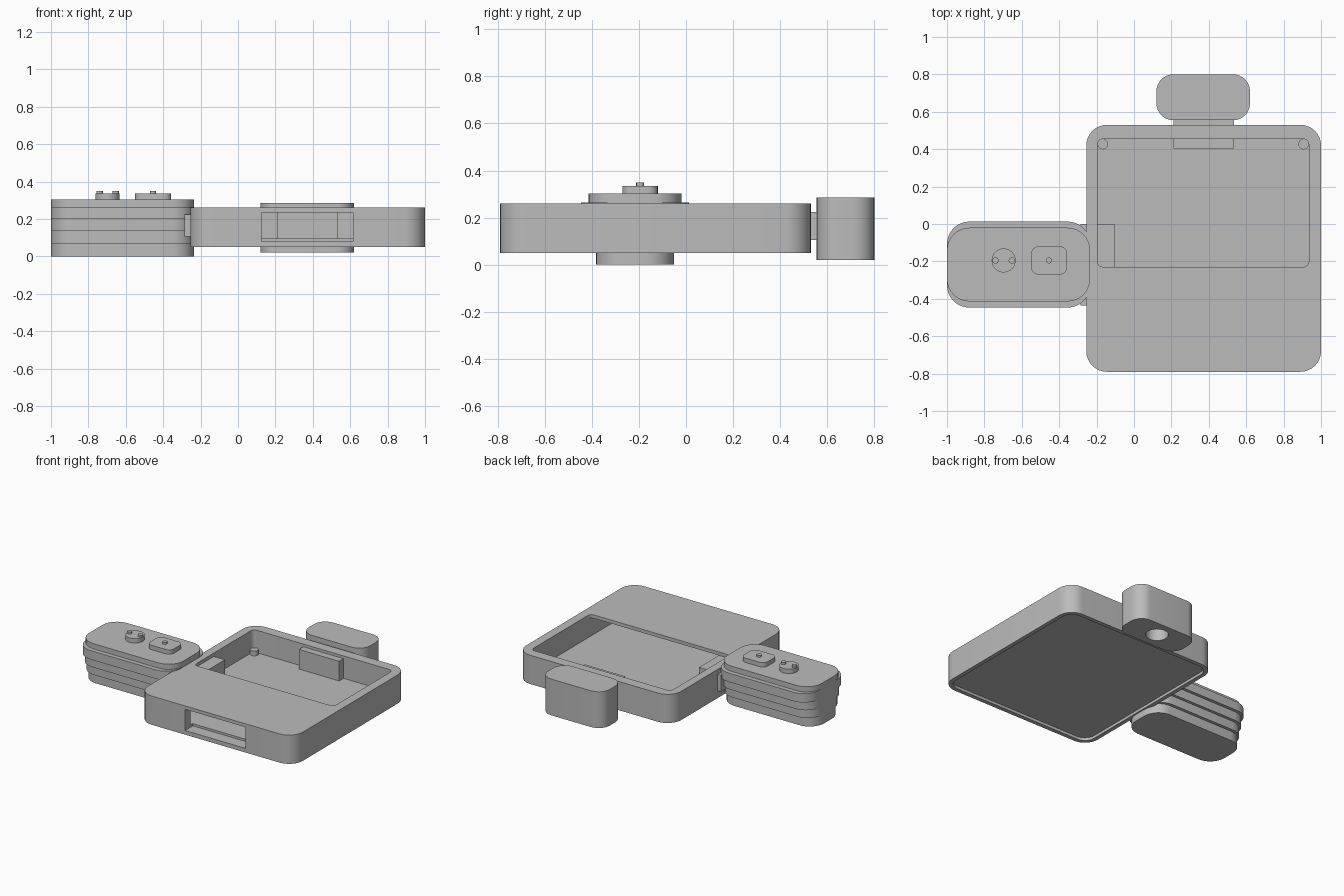
import bpy, bmesh, math

if "Cube" in bpy.data.objects:
    bpy.data.objects.remove(bpy.data.objects["Cube"])

grey = bpy.data.materials.new("plain_grey")
grey.diffuse_color = (0.5, 0.5, 0.5, 1)
grey.use_nodes = True
grey.node_tree.nodes["Principled BSDF"].inputs["Base Color"].default_value = grey.diffuse_color


def slab(name, x0, x1, y0, y1, z0, z1, r=0.0, seg=8):
    """Upright block with rounded vertical corners."""
    pts = []
    if r <= 0:
        pts = [(x1, y1), (x0, y1), (x0, y0), (x1, y0)]
    else:
        corners = [(x1 - r, y1 - r), (x0 + r, y1 - r), (x0 + r, y0 + r), (x1 - r, y0 + r)]
        for q, (cx, cy) in enumerate(corners):
            for i in range(seg + 1):
                a = math.pi / 2 * (q + i / seg)
                pts.append((cx + r * math.cos(a), cy + r * math.sin(a)))
    bm = bmesh.new()
    face = bm.faces.new([bm.verts.new((x, y, z0)) for x, y in pts])
    ext = bmesh.ops.extrude_face_region(bm, geom=[face])
    top = [v for v in ext["geom"] if isinstance(v, bmesh.types.BMVert)]
    bmesh.ops.translate(bm, verts=top, vec=(0, 0, z1 - z0))
    bmesh.ops.remove_doubles(bm, verts=bm.verts, dist=1e-5)
    bmesh.ops.recalc_face_normals(bm, faces=bm.faces)
    me = bpy.data.meshes.new(name)
    bm.to_mesh(me)
    bm.free()
    ob = bpy.data.objects.new(name, me)
    bpy.context.collection.objects.link(ob)
    me.materials.append(grey)
    return ob


def disc(name, x, y, r, z0, z1, sides=24):
    """Upright cylinder."""
    bpy.ops.mesh.primitive_cylinder_add(vertices=sides, radius=r, depth=z1 - z0,
                                        location=(x, y, (z0 + z1) / 2))
    ob = bpy.context.object
    ob.name = name
    ob.data.materials.append(grey)
    return ob


def cut(ob, cutters):
    for c in cutters:
        mod = ob.modifiers.new("cut", "BOOLEAN")
        mod.operation, mod.solver, mod.object = "DIFFERENCE", "EXACT", c
        bpy.context.view_layer.objects.active = ob
        bpy.ops.object.modifier_apply(modifier=mod.name)
        bpy.data.objects.remove(c)


# Main case: hollow shell, open at the back of its top, front slot, recessed underside
case = slab("case", -0.255, 1.0, -0.79, 0.53, 0.05, 0.26, 0.11)
cut(case, [
    slab("cavity", -0.195, 0.935, -0.73, 0.455, 0.096, 0.235, 0.03, 4),
    slab("top_opening", -0.195, 0.935, -0.23, 0.455, 0.2, 0.4, 0.03, 4),
    slab("front_slot", 0.125, 0.615, -0.9, -0.70, 0.08, 0.2352),
    slab("bottom_recess", -0.225, 0.97, -0.76, 0.50, 0.0, 0.07, 0.08),
])

# Corner pegs inside the case
for side, x in (("left", -0.167), ("right", 0.907)):
    disc(side + "_corner_peg", x, 0.427, 0.028, 0.09, 0.13)

# Rear knob with its neck, inner anchor and round hole underneath
knob = slab("rear_knob", 0.12, 0.62, 0.555, 0.80, 0.02, 0.285, 0.09)
cut(knob, [disc("knob_hole", 0.37, 0.678, 0.075, -0.1, 0.12, 32)])
slab("rear_neck", 0.21, 0.535, 0.50, 0.57, 0.105, 0.225)
slab("rear_anchor", 0.21, 0.535, 0.405, 0.47, 0.09, 0.24)

# Side pod neck and inner anchor
slab("side_neck", -0.285, -0.24, -0.435, 0.0, 0.105, 0.225)
slab("side_anchor", -0.21, -0.105, -0.435, 0.0, 0.09, 0.235)

# Side pod: stacked layers that narrow downwards, with a narrower cap
layers = [(0.0, 0.07, 0.165), (0.07, 0.135, 0.187), (0.135, 0.2, 0.208),
          (0.2, 0.265, 0.23), (0.265, 0.303, 0.197)]
for i, (z0, z1, w) in enumerate(layers):
    slab(f"pod_layer_{i + 1}", -1.0, -0.235, -0.217 - w, -0.217 + w, z0, z1, 0.12)

# Controls on the pod
disc("round_pad", -0.697, -0.195, 0.064, 0.30, 0.335, 32)
for side, x in (("left", -0.74), ("right", -0.653)):
    disc(side + "_pad_pin", x, -0.195, 0.017, 0.33, 0.349, 16)
slab("square_pad", -0.55, -0.357, -0.27, -0.12, 0.30, 0.335, 0.04, 6)
disc("square_pad_pin", -0.455, -0.195, 0.016, 0.33, 0.349, 16)

# Smooth the rounded corners, keep the edges sharp
for ob in bpy.context.scene.objects:
    ob.select_set(True)
    bpy.context.view_layer.objects.active = ob
bpy.ops.object.shade_smooth_by_angle(angle=math.radians(30))
